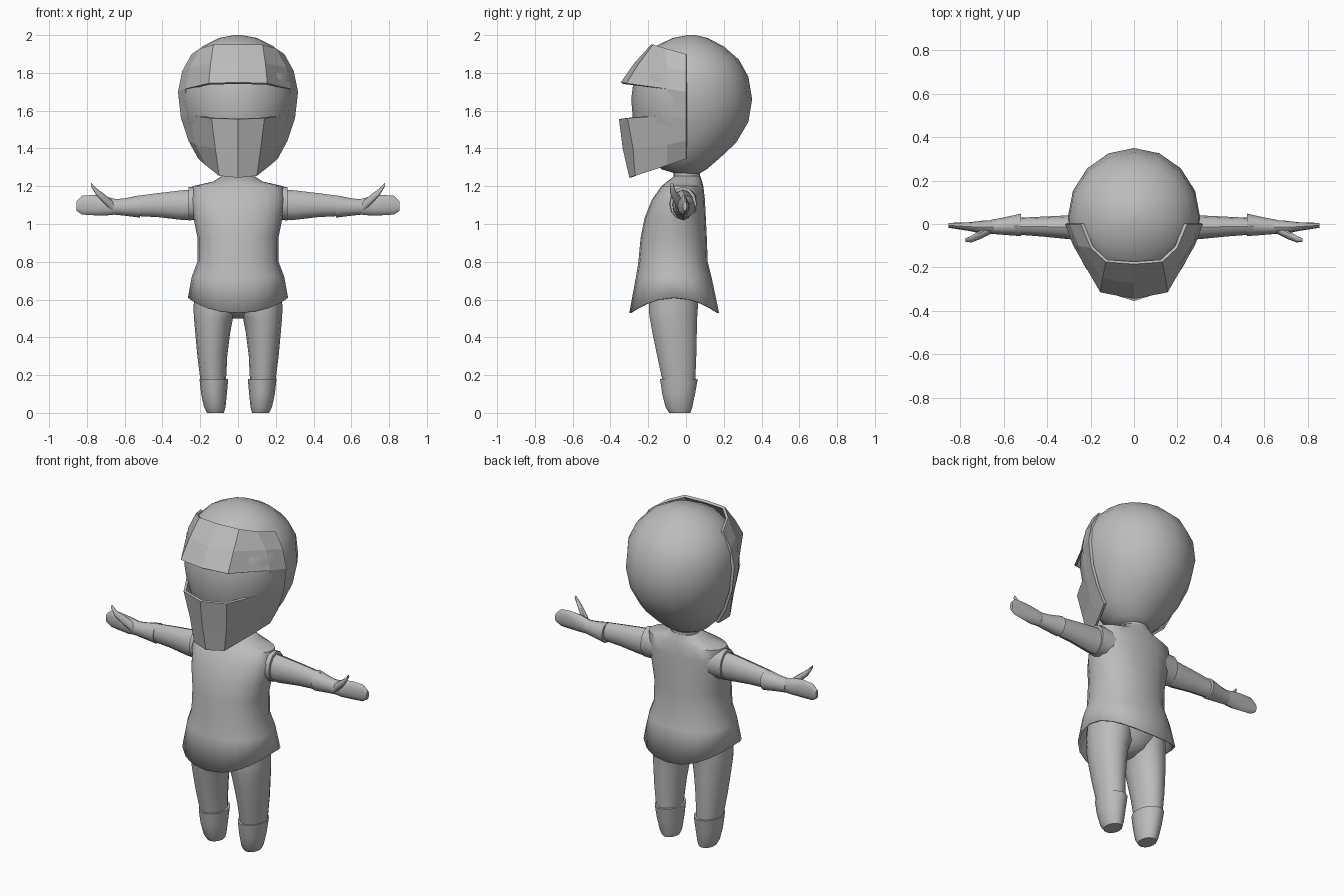
import bpy
import bmesh
from math import cos, sin, pi, radians

default_cube = bpy.data.objects.get("Cube")
if default_cube:
    bpy.data.objects.remove(default_cube)

GREY = (.5, .5, .5, 1)
grey = bpy.data.materials.new("plain_grey")
grey.use_nodes = True
grey.diffuse_color = GREY
grey.node_tree.nodes["Principled BSDF"].inputs["Base Color"].default_value = GREY


def finish(name, bm, smooth_angle=None, thickness=None):
    """Turn a bmesh into a named, shaded object."""
    bmesh.ops.recalc_face_normals(bm, faces=bm.faces)
    mesh = bpy.data.meshes.new(name)
    bm.to_mesh(mesh)
    bm.free()
    mesh.materials.append(grey)
    part = bpy.data.objects.new(name, mesh)
    bpy.context.collection.objects.link(part)
    if thickness:
        solid = part.modifiers.new("thickness", "SOLIDIFY")
        solid.thickness = thickness
        solid.offset = -1
    if smooth_angle:
        bpy.ops.object.select_all(action="DESELECT")
        part.select_set(True)
        bpy.context.view_layer.objects.active = part
        bpy.ops.object.shade_smooth_by_angle(angle=radians(smooth_angle))
    return part


def loft(name, rings, cap_start=True, cap_end=True, smooth_angle=40, thickness=None):
    """Skin a list of rings that all have the same number of points."""
    bm = bmesh.new()
    loops = [[bm.verts.new(point) for point in ring] for ring in rings]
    count = len(loops[0])
    for lower, upper in zip(loops, loops[1:]):
        for i in range(count):
            j = (i + 1) % count
            bm.faces.new((lower[i], lower[j], upper[j], upper[i]))
    if cap_start:
        bm.faces.new(loops[0])
    if cap_end:
        bm.faces.new(loops[-1])
    return finish(name, bm, smooth_angle, thickness)


def oval(sides, squareness=1):
    """Unit outline as pairs; a squareness below one fills out the corners."""
    def bulge(value):
        return (1 if value > 0 else -1) * abs(value) ** squareness
    angles = [2 * pi * i / sides for i in range(sides)]
    return [(bulge(cos(a)), bulge(sin(a))) for a in angles]


def level_ring(z, half_width, front, back, x=0, dip=0, sides=16, squareness=1):
    """Horizontal ring from front y to back y; dip lowers its front and back."""
    middle, depth = (front + back) / 2, (back - front) / 2
    return [(x + half_width * u, middle + depth * v, z - dip * v * v)
            for u, v in oval(sides, squareness)]


def arm_ring(side, x, y, z, depth, height, sides=12):
    """Upright ring facing sideways, for parts that run along x."""
    return [(side * x, y + depth * u, z + height * v) for u, v in oval(sides)]


# Head: rounded dome narrowing to the chin
head_levels = [
    (1.26, .06, -.03, .06), (1.29, .13, -.13, .11), (1.35, .19, -.19, .18),
    (1.43, .235, -.24, .265), (1.54, .28, -.28, .33), (1.66, .305, -.29, .35),
    (1.78, .3, -.275, .33), (1.87, .26, -.23, .28), (1.94, .19, -.165, .2),
    (1.985, .1, -.07, .115), (2, .02, .01, .05),
]
loft("head", [level_ring(*level) for level in head_levels])

# Face guard: faceted plate in rows from centre to side, with an eye opening
guard_rows = [
    [(0, -.185, 1.95), (.13, -.175, 1.95), (.2, -.11, 1.93), (.245, 0, 1.9)],
    [(0, -.275, 1.85), (.145, -.25, 1.85), (.255, -.1, 1.83), (.295, 0, 1.81)],
    [(0, -.345, 1.75), (.155, -.315, 1.745), (.28, -.1, 1.715), (.318, 0, 1.7)],
    [(0, -.355, 1.555), (.14, -.31, 1.56), (.257, -.1, 1.575), (.302, 0, 1.56)],
    [(0, -.335, 1.4), (.12, -.28, 1.4), (.225, -.1, 1.42), (.262, 0, 1.44)],
    [(0, -.3, 1.245), (.1, -.27, 1.255), (.17, -.1, 1.31), (.21, 0, 1.345)],
]
EYE_ROW = 2
guard = bmesh.new()
grid = []
for row in guard_rows:
    mirrored = [(-x, y, z) for x, y, z in reversed(row[1:])]
    grid.append([guard.verts.new(point) for point in mirrored + row])
for r, (upper, lower) in enumerate(zip(grid, grid[1:])):
    last = len(upper) - 2
    for c in range(last + 1):
        if r != EYE_ROW or c in (0, last):
            guard.faces.new((upper[c], lower[c], lower[c + 1], upper[c + 1]))
finish("face_guard", guard, thickness=.015)

# Neck
loft("neck", [level_ring(z, .08, -.065, .075) for z in (1.15, 1.32)])

# Shirt: flared, open at the bottom, with a hem that dips front and back
shirt_levels = [
    (1.255, .085, -.06, .075), (1.225, .13, -.1, .085), (1.2, .24, -.13, .092),
    (1.13, .25, -.18, .1), (1.03, .235, -.22, .105), (.93, .215, -.24, .11),
    (.8, .215, -.252, .115), (.72, .245, -.265, .135),
]
shirt_rings = [level_ring(*level, sides=20, squareness=.9) for level in shirt_levels]
shirt_rings.append(level_ring(.61, .265, -.3, .175, dip=.08, sides=20, squareness=.9))
loft("shirt", shirt_rings, cap_end=False, thickness=.01)

# Hips, hidden mostly under the shirt
hip_levels = [(.5, .03, -.1, -.02), (.53, .1, -.16, .04),
              (.6, .21, -.2, .07), (.75, .19, -.2, .08)]
loft("hips", [level_ring(*level) for level in hip_levels])

# Limb sections, listed for one side and built on both
leg_levels = [(.14, .065, -.12, .05, .13), (.3, .079, -.155, .057, .136),
              (.42, .092, -.18, .06, .134), (.5, .103, -.195, .062, .13),
              (.54, .115, -.2, .065, .12), (.64, .118, -.2, .07, .115)]
boot_levels = [(0, .045, -.09, .025, .12), (.03, .057, -.11, .035, .123),
               (.1, .068, -.128, .05, .127), (.18, .076, -.14, .065, .128)]
sleeve_sections = [(.16, -.015, 1.11, .08, .085), (.262, -.015, 1.108, .07, .089)]
arm_sections = [(.2, -.015, 1.103, .06, .082), (.3, -.015, 1.1, .055, .078),
                (.42, -.012, 1.1, .046, .064), (.55, -.01, 1.095, .038, .052)]
cuff_sections = [(.52, -.004, 1.093, .052, .059), (.6, -.01, 1.09, .04, .046),
                 (.66, -.013, 1.09, .032, .04)]
hand_sections = [(.63, -.012, 1.09, .03, .038), (.7, -.015, 1.095, .03, .05),
                 (.76, -.012, 1.1, .02, .054), (.825, -.008, 1.1, .014, .05),
                 (.856, -.006, 1.095, .011, .025)]
thumb_sections = [(.66, -.025, 1.09, .02, .03), (.71, -.05, 1.135, .02, .025),
                  (.75, -.07, 1.17, .015, .019), (.777, -.074, 1.208, .008, .01)]

for side, label in ((1, "left"), (-1, "right")):
    for part, levels in (("leg", leg_levels), ("boot", boot_levels)):
        rings = [level_ring(*level[:4], x=side * level[4], sides=14) for level in levels]
        loft(f"{label}_{part}", rings)
    for part, sections in (("sleeve", sleeve_sections), ("arm", arm_sections),
                           ("cuff", cuff_sections), ("hand", hand_sections),
                           ("thumb", thumb_sections)):
        loft(f"{label}_{part}", [arm_ring(side, *section) for section in sections])
